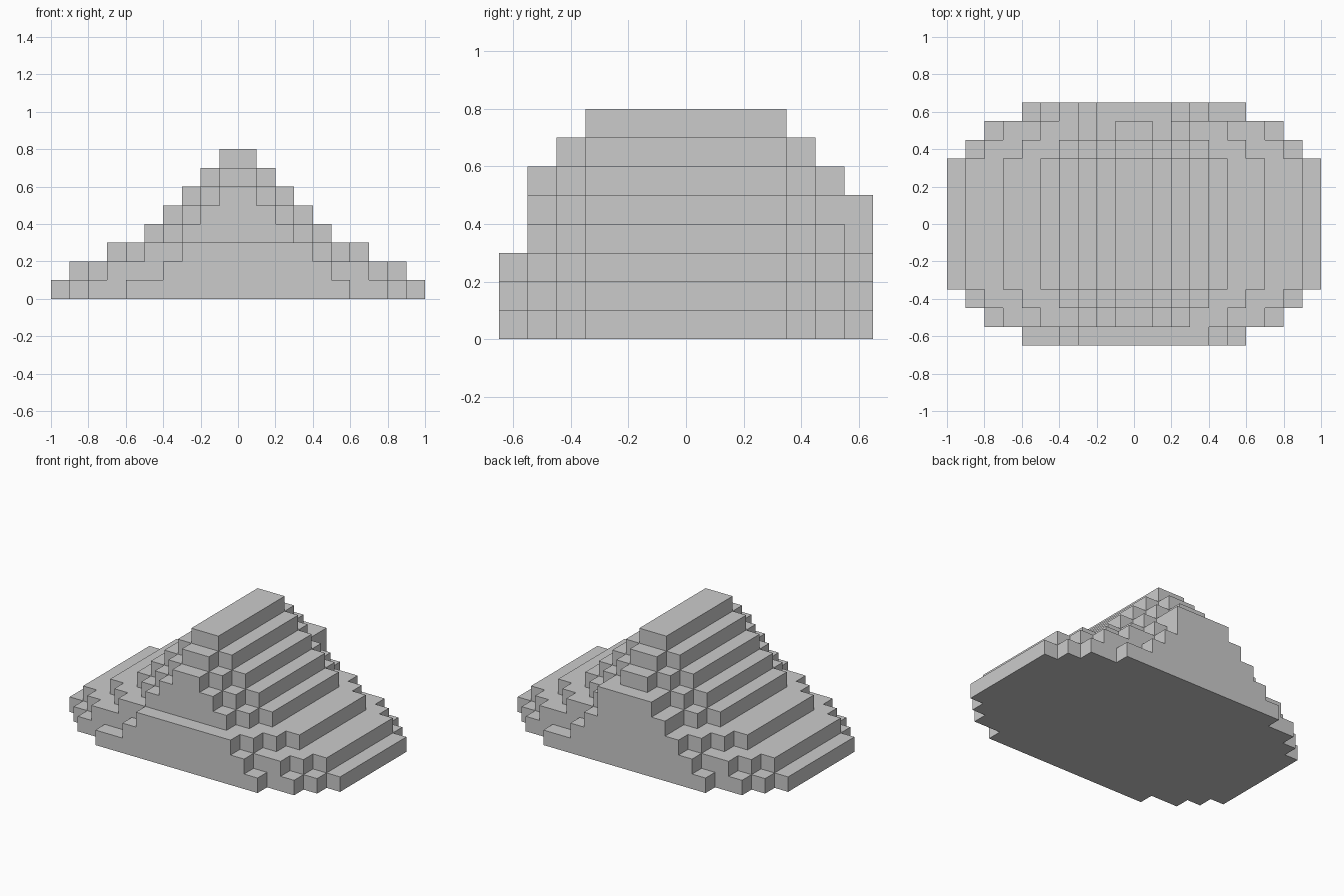
import bpy, bmesh, math
from mathutils import Vector

cube = bpy.data.objects.get("Cube")
if cube:
    bpy.data.objects.remove(cube, do_unlink=True)

S = 0.1  # block size

# Ends of every layer, bottom to top, as (min x, max x) in blocks
ridge = [(-w, w) for w in (10, 9, 7, 5, 4, 3, 2, 1)]


def inset(layers, n):
    """Shrink each layer by n blocks per end and drop those that vanish."""
    return [(a + n, b - n) for a, b in layers if b - a > 2 * n]


front_edge = [(-6, 6), (-4, 5), (-3, 4)]
back_edge = [(-6, 6), (-5, 4), (-4, 3), (-3, 2), (-2, 2)]

# One stepped profile for each row of blocks, front to back
rows = [front_edge, inset(ridge, 2), inset(ridge, 1)] + [ridge] * 7 + \
       [inset(ridge, 1), inset(ridge, 2), back_edge]

filled = {(x, y, z)
          for y, layers in enumerate(rows)
          for z, (a, b) in enumerate(layers)
          for x in range(a, b)}

# Skin only the exposed sides of the blocks
bm = bmesh.new()
corners = {}


def vert(p):
    key = tuple(round(c) for c in p)
    if key not in corners:
        corners[key] = bm.verts.new((key[0] * S, (key[1] - 6.5) * S, key[2] * S))
    return corners[key]


for cell in sorted(filled):
    for axis in range(3):
        for sign in (-1, 1):
            near = list(cell)
            near[axis] += sign
            if tuple(near) in filled:
                continue
            n, u, v = Vector(), Vector(), Vector()
            n[axis] = sign * 0.5
            u[(axis + 1) % 3] = 0.5
            v[(axis + 2) % 3] = 0.5 * sign
            mid = Vector(cell) + Vector((0.5, 0.5, 0.5)) + n
            bm.faces.new([vert(mid + d) for d in (-u - v, u - v, u + v, -u + v)])

# Merge flat areas into single faces
bmesh.ops.dissolve_limit(bm, angle_limit=math.radians(1),
                         verts=bm.verts, edges=bm.edges)

mesh = bpy.data.meshes.new("stepped_hill")
bm.to_mesh(mesh)
bm.free()
hill = bpy.data.objects.new("stepped_hill", mesh)
bpy.context.collection.objects.link(hill)

# Plain grey stone
grey = bpy.data.materials.new("light_grey")
grey.use_nodes = True
colour = (0.6, 0.6, 0.6, 1)
grey.diffuse_color = colour
grey.node_tree.nodes["Principled BSDF"].inputs["Base Color"].default_value = colour
mesh.materials.append(grey)
